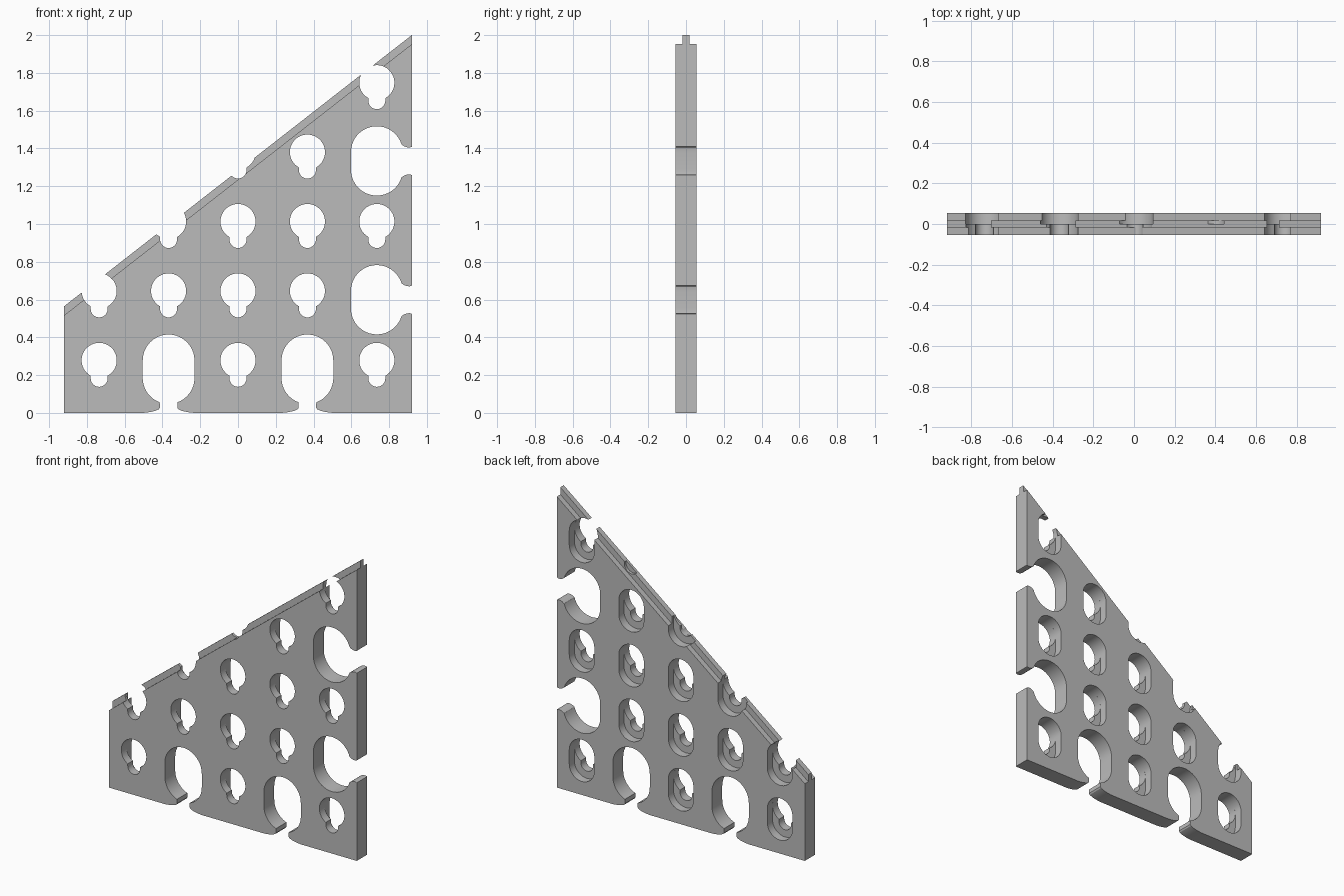
import bpy
import bmesh
from math import sin, cos, pi, asin

cube = bpy.data.objects.get("Cube")
if cube:
    bpy.data.objects.remove(cube, do_unlink=True)

PITCH = 0.3675
HALF_W, HALF_T = 0.92, 0.055
EDGE_LOW, EDGE_HIGH = 0.565, 2.0      # heights of the sloping edge
COLS = [(i - 2) * PITCH for i in range(5)]
ROWS = [0.278 + i * PITCH for i in range(5)]

grey = bpy.data.materials.new("plain grey")
grey.use_nodes = True
grey.diffuse_color = (0.5, 0.5, 0.5, 1)
grey.node_tree.nodes["Principled BSDF"].inputs["Base Color"].default_value = (0.5, 0.5, 0.5, 1)


def arc(cx, cz, r, a0, a1, n=20):
    return [(cx + r * cos(a0 + (a1 - a0) * i / n), cz + r * sin(a0 + (a1 - a0) * i / n))
            for i in range(n + 1)]


def prisms(name, outlines, y0, y1):
    """One object holding each x-z outline extruded from y0 to y1."""
    bm = bmesh.new()
    for pts in outlines:
        face = bm.faces.new([bm.verts.new((x, y0, z)) for x, z in pts])
        out = bmesh.ops.extrude_face_region(bm, geom=[face])
        verts = [v for v in out["geom"] if isinstance(v, bmesh.types.BMVert)]
        bmesh.ops.translate(bm, verts=verts, vec=(0, y1 - y0, 0))
    bmesh.ops.recalc_face_normals(bm, faces=bm.faces)
    mesh = bpy.data.meshes.new(name)
    bm.to_mesh(mesh)
    bm.free()
    mesh.materials.append(grey)
    obj = bpy.data.objects.new(name, mesh)
    bpy.context.collection.objects.link(obj)
    return obj


def keyhole(cx, cz, r=0.093, s=0.045):
    # round head with a narrow slot hanging below
    half = asin(s / r)
    return (arc(cx, cz, r, -pi / 2 + half, 1.5 * pi - half, 36)
            + arc(cx, cz - 0.095, s, pi, 2 * pi, 14))


def stadium(cx, cz, r, drop):
    return arc(cx, cz, r, 0, pi) + arc(cx, cz - drop, r, pi, 2 * pi)


def bottom_slot(cx):
    # upright oval opening downward through a flared neck
    cz, r, drop, neck = ROWS[0], 0.137, 0.093, 0.047
    a = asin(neck / r)
    lip = [(0.046, 0.028), (0.052, 0.019), (0.07, 0.011), (0.1, 0.004), (0.135, 0), (0.135, -0.1)]
    return (arc(cx, cz, r, 0, pi) + arc(cx, cz - drop, r, pi, 1.5 * pi - a)
            + [(cx - x, z) for x, z in lip] + [(cx + x, z) for x, z in reversed(lip)]
            + arc(cx, cz - drop, r, -pi / 2 + a, 0))


def side_slot(cz):
    # upright oval opening sideways through a rounded neck
    cx, r, drop = COLS[4], 0.137, 0.093
    mid = cz - drop / 2
    a = asin(0.04 / r)
    lip = [(0.88, 0.077), (0.895, 0.072), (0.908, 0.071), (0.92, 0.075), (1.1, 0.075)]
    return (arc(cx, cz, r, a, pi) + arc(cx, cz - drop, r, pi, 2 * pi - a)
            + [(x, mid - z) for x, z in lip] + [(x, mid + z) for x, z in reversed(lip)])


# Triangular plate at full tongue height
plate = prisms("triangular_plate", [[(-HALF_W, 0), (HALF_W, 0), (HALF_W, EDGE_HIGH),
                                     (-HALF_W, EDGE_LOW)]], -HALF_T, HALF_T)

# Shoulders beside the tongue along the slope
slope = (EDGE_HIGH - EDGE_LOW) / (2 * HALF_W)
low, high = EDGE_LOW - 0.048 - 0.1 * slope, EDGE_HIGH - 0.048 + 0.1 * slope
rebate = [(-HALF_W - 0.1, low), (HALF_W + 0.1, high),
          (HALF_W + 0.1, high + 0.3), (-HALF_W - 0.1, low + 0.3)]

# Keyholes everywhere on the grid except where the wide slots sit
wide = {(1, 0), (3, 0), (4, 1), (4, 3)}
spots = [(COLS[c], ROWS[r]) for c in range(5) for r in range(5)
         if (c, r) not in wide and r <= c * 0.78 + 1.5]

cutters = [
    prisms("front_shoulder_cutter", [rebate], -0.2, -0.018),
    prisms("back_shoulder_cutter", [rebate], 0.018, 0.2),
    prisms("keyhole_cutter", [keyhole(x, z) for x, z in spots], -0.2, 0.2),
    prisms("pocket_cutter", [stadium(x, z, 0.093, 0.095) for x, z in spots], 0, 0.2),
    prisms("wide_slot_cutter", [bottom_slot(COLS[1]), bottom_slot(COLS[3]),
                                side_slot(ROWS[1]), side_slot(ROWS[3])], -0.2, 0.2),
    # shallow notch in the back half of the tongue
    prisms("tongue_notch_cutter", [arc(0.39, 1.615, 0.055, 0, 2 * pi * 23 / 24, 23)], 0, 0.03),
]
for cutter in cutters:
    cutter.hide_render = True
    mod = plate.modifiers.new(cutter.name, "BOOLEAN")
    mod.operation = "DIFFERENCE"
    mod.solver = "EXACT"
    mod.object = cutter

# Bake the cuts and drop the cutters
deps = bpy.context.evaluated_depsgraph_get()
mesh = bpy.data.meshes.new_from_object(plate.evaluated_get(deps))
plate.modifiers.clear()
plate.data = mesh
for cutter in cutters:
    bpy.data.objects.remove(cutter, do_unlink=True)

bpy.ops.object.select_all(action="DESELECT")
plate.select_set(True)
bpy.context.view_layer.objects.active = plate
bpy.ops.object.shade_smooth_by_angle(angle=pi / 6)
